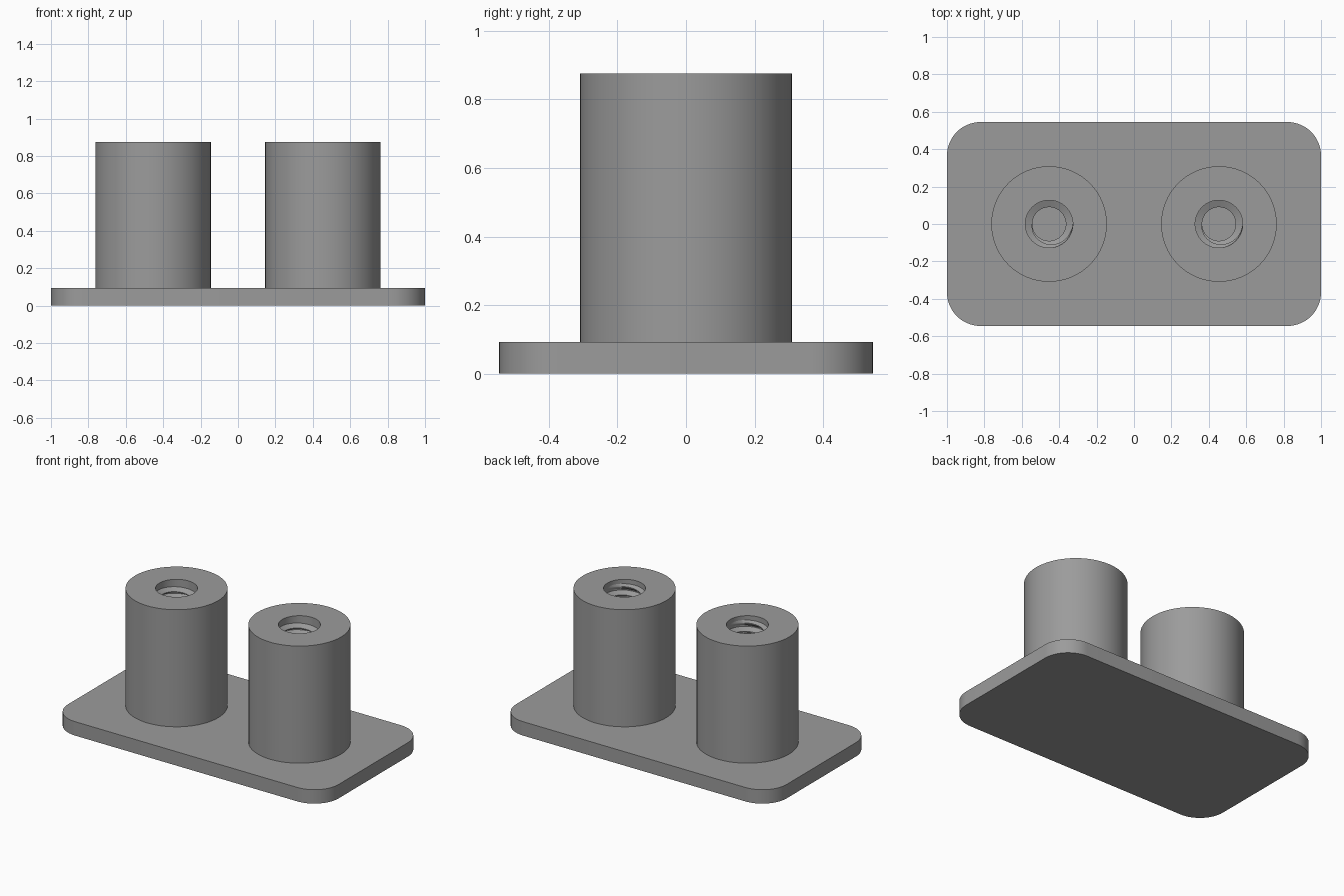
import bpy, bmesh, math
from mathutils import Matrix

if "Cube" in bpy.data.objects:
    bpy.data.objects.remove(bpy.data.objects["Cube"], do_unlink=True)

grey = bpy.data.materials.new("mid_grey")
grey.use_nodes = True
grey.diffuse_color = (0.33, 0.33, 0.33, 1)
grey.node_tree.nodes["Principled BSDF"].inputs["Base Color"].default_value = grey.diffuse_color

PLATE_Z, POST_TOP = 0.093, 0.875
POST_X, POST_R = 0.454, 0.309
BORE_R, CREST_R, FLOOR_Z = 0.127, 0.09, 0.12
PITCH, SEGS = 0.044, 64


def finish(bm, name, x=0.0):
    bmesh.ops.remove_doubles(bm, verts=bm.verts, dist=1e-5)
    bmesh.ops.recalc_face_normals(bm, faces=bm.faces)
    mesh = bpy.data.meshes.new(name)
    bm.to_mesh(mesh)
    bm.free()
    mesh.materials.append(grey)
    obj = bpy.data.objects.new(name, mesh)
    obj.location.x = x
    bpy.context.collection.objects.link(obj)
    bpy.ops.object.select_all(action="DESELECT")
    obj.select_set(True)
    bpy.context.view_layer.objects.active = obj
    bpy.ops.object.shade_smooth_by_angle(angle=math.radians(30))
    return obj


def base_plate():
    # Rectangular slab with rounded vertical corners
    bm = bmesh.new()
    bmesh.ops.create_cube(bm, size=1, matrix=Matrix.Translation((0, 0, PLATE_Z / 2))
                          @ Matrix.Diagonal((2, 1.09, PLATE_Z, 1)))
    corners = [e for e in bm.edges if abs(e.verts[0].co.z - e.verts[1].co.z) > 0.01]
    bmesh.ops.bevel(bm, geom=corners, offset=0.18, segments=16, profile=0.5, affect="EDGES")
    finish(bm, "base_plate")


def post(name, x):
    # Revolved post with a blind bore
    bm = bmesh.new()
    profile = [(0, PLATE_Z), (POST_R, PLATE_Z), (POST_R, POST_TOP),
               (BORE_R, POST_TOP), (BORE_R, FLOOR_Z), (0, FLOOR_Z)]
    verts = [bm.verts.new((r, 0, z)) for r, z in profile]
    edges = [bm.edges.new(pair) for pair in zip(verts, verts[1:])]
    bmesh.ops.spin(bm, geom=verts + edges, cent=(0, 0, 0), axis=(0, 0, 1),
                   angle=math.tau, steps=SEGS)
    finish(bm, name, x)


def thread(name, x):
    # Helical ridge inside the bore, running out at both ends
    bm = bmesh.new()
    turns = int((POST_TOP - FLOOR_Z - 0.05) / PITCH)
    count = turns * SEGS
    top = POST_TOP - 0.04
    rings = []
    for i in range(count + 1):
        a = math.tau * i / SEGS
        fade = min(1, i / (SEGS / 2), (count - i) / (SEGS / 2))
        crest = BORE_R + (CREST_R - BORE_R) * fade
        z = top - PITCH * (count - i) / SEGS
        section = [(BORE_R + 0.002, -0.45), (crest, -0.07), (crest, 0.07), (BORE_R + 0.002, 0.45)]
        rings.append([bm.verts.new((r * math.cos(a), r * math.sin(a), z + h * PITCH))
                      for r, h in section])
    for low, high in zip(rings, rings[1:]):
        for k in range(4):
            n = (k + 1) % 4
            bm.faces.new((low[k], low[n], high[n], high[k]))
    bm.faces.new(rings[0])
    bm.faces.new(rings[-1])
    finish(bm, name, x)


base_plate()
for side, sign in (("left", 1), ("right", -1)):
    post(side + "_post", sign * POST_X)
    thread(side + "_thread", sign * POST_X)
